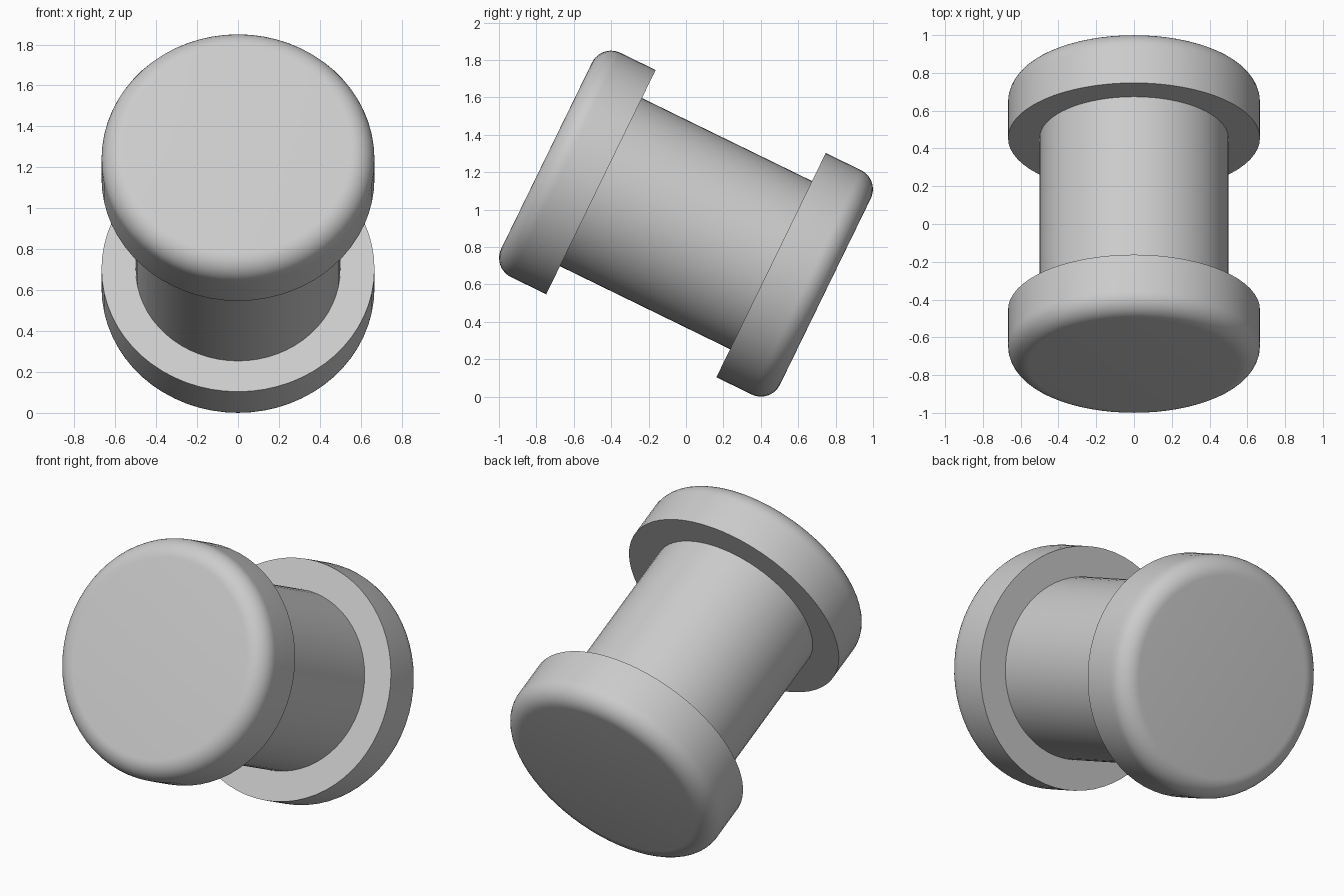
import bpy, bmesh
from math import radians
from mathutils import Matrix, Vector

cube = bpy.data.objects.get("Cube")
if cube:
    bpy.data.objects.remove(cube, do_unlink=True)

grey = bpy.data.materials.new("plain grey")
grey.use_nodes = True
colour = (0.6, 0.6, 0.6, 1)
grey.diffuse_color = colour
grey.node_tree.nodes["Principled BSDF"].inputs["Base Color"].default_value = colour

SIDES = 64
CAP_RADIUS, SHAFT_RADIUS = 0.667, 0.5
INNER, OUTER = 0.506, 0.829      # cap faces, measured along the axis
ROUNDING = 0.113
# local +z becomes the axis, pointing forwards and up
PLACE = Matrix.Translation((0, 0, 0.925)) @ Matrix.Rotation(radians(64), 4, "X")


def disc(name, radius, low, high, rounding=0, flip=False):
    """Cylinder along the tilted axis, with an optional rounded outer rim."""
    bm = bmesh.new()
    bmesh.ops.create_cone(bm, cap_ends=True, segments=SIDES, radius1=radius,
                          radius2=radius, depth=high - low,
                          matrix=Matrix.Translation((0, 0, (low + high) / 2)))
    if rounding:
        rim = [e for e in bm.edges if all(v.co.z > high - 0.01 for v in e.verts)]
        bmesh.ops.bevel(bm, geom=rim, offset=rounding, segments=10,
                        profile=0.5, affect="EDGES")
    if flip:
        bmesh.ops.rotate(bm, verts=bm.verts, cent=Vector(),
                         matrix=Matrix.Rotation(radians(180), 3, "X"))
    bm.transform(PLACE)
    mesh = bpy.data.meshes.new(name)
    bm.to_mesh(mesh)
    bm.free()
    mesh.materials.append(grey)
    obj = bpy.data.objects.new(name, mesh)
    bpy.context.collection.objects.link(obj)
    bpy.ops.object.select_all(action="DESELECT")
    obj.select_set(True)
    bpy.context.view_layer.objects.active = obj
    bpy.ops.object.shade_smooth_by_angle(angle=radians(30))
    return obj


# Shaft between the two caps
disc("shaft", SHAFT_RADIUS, -INNER, INNER)
# Upper front cap and its mirrored twin at the lower back
disc("front_cap", CAP_RADIUS, INNER, OUTER, ROUNDING)
disc("back_cap", CAP_RADIUS, INNER, OUTER, ROUNDING, flip=True)
